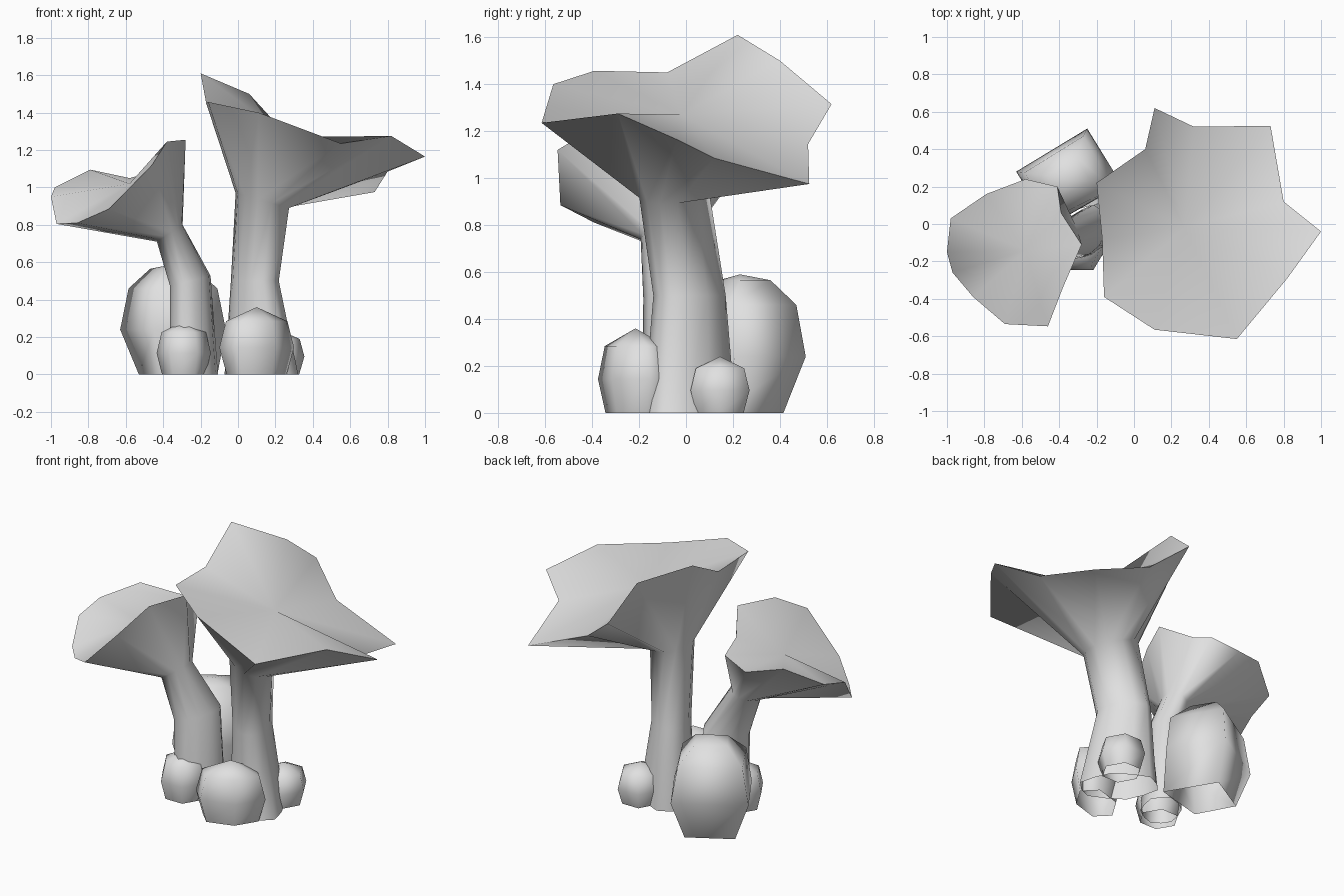
import bpy, bmesh, math

if "Cube" in bpy.data.objects:
    bpy.data.objects.remove(bpy.data.objects["Cube"])

grey = bpy.data.materials.new("mushroom_grey")
grey.diffuse_color = (0.75, 0.75, 0.75, 1)
grey.use_nodes = True
grey.node_tree.nodes["Principled BSDF"].inputs["Base Color"].default_value = grey.diffuse_color


def ring(cx, cy, cz, rx, ry, tilt=0.0, n=12, start=0.0, flat=1.0, shear=0.0):
    """Loop of n points; flat < 1 pulls in every second one, tilt slopes it along x."""
    pts = []
    for i in range(n):
        a = math.radians(start) + 2 * math.pi * i / n
        k = flat if i % 2 else 1.0
        dx, dy = rx * k * math.cos(a), ry * k * math.sin(a)
        pts.append((cx + dx, cy + dy + shear * dx, cz + tilt * dx))
    return pts


def loft(name, loops, tip, crisp_rim):
    """Skin the loops, leave the foot open and fan the top to a tip."""
    bm = bmesh.new()
    rows = [[bm.verts.new(p) for p in loop] for loop in loops]
    n = len(rows[0])
    for a, b in zip(rows, rows[1:]):
        for i in range(n):
            j = (i + 1) % n
            bm.faces.new((a[i], a[j], b[j], b[i]))
    top = bm.verts.new(tip)
    for i in range(n):
        bm.faces.new((rows[-1][i], rows[-1][(i + 1) % n], top))
    bm.normal_update()
    for f in bm.faces:
        f.smooth = True
    if crisp_rim:
        rim = set(rows[-1])
        for e in bm.edges:
            if e.verts[0] in rim and e.verts[1] in rim:
                e.smooth = False
    me = bpy.data.meshes.new(name)
    bm.to_mesh(me)
    bm.free()
    me.materials.append(grey)
    ob = bpy.data.objects.new(name, me)
    bpy.context.collection.objects.link(ob)
    return ob


# large funnel mushroom: wavy rim, counter-clockwise from the right
big_rim = [(1.0, -.04, 1.165), (.80, .12, 1.085), (.73, .525, .975),
           (.32, .52, 1.145), (.11, .62, 1.315), (.06, .40, 1.50),
           (-.20, .22, 1.61), (-.17, -.08, 1.45), (-.16, -.39, 1.457),
           (.11, -.565, 1.40), (.55, -.615, 1.235), (.82, -.29, 1.275)]
big_stem = [ring(.125, .015, 0, .20, .18, 0, 12, -10, .92, -.4),
            ring(.09, .015, .50, .13, .145, 0, 12, -10, .96, -.4),
            ring(.13, -.05, .93, .145, .145, -.28, 12, -10, .96, -.25)]
loft("large_mushroom", big_stem + [big_rim], (.27, -.02, 1.27), True)

# smaller leaning funnel mushroom
small_rim = [(-.28, -.11, 1.255), (-.39, .06, 1.15), (-.41, .20, 1.095),
             (-.58, .24, 1.05), (-.79, .16, 1.095), (-.98, .03, 1.0),
             (-1.0, -.15, .95), (-.97, -.26, .805), (-.86, -.39, .81),
             (-.69, -.535, .885), (-.46, -.547, 1.12), (-.38, -.34, 1.245)]
small_stem = [ring(-.235, -.04, 0, .13, .14, 0, 12, 10, .94, .3),
              ring(-.255, -.04, .50, .11, .135, .25, 12, 10, .96, .4),
              ring(-.365, -.085, .755, .07, .11, .65, 12, 10, .97, .2)]
loft("small_mushroom", small_stem + [small_rim], (-.58, -.14, 1.02), True)


# round buds: six-sided swollen profile
def bud(name, cx, cy, rx, ry, h, start=0, shear=0.0):
    profile = [(0, .80), (.40, 1.0), (.79, .82)]
    loops = [ring(cx, cy, h * z, rx * r, ry * r, 0, 6, start, 1, shear)
             for z, r in profile]
    loft(name, loops, (cx, cy, h), False)


bud("front_bud", .10, -.215, .20, .15, .36, 0, .3)
bud("left_bud", -.29, -.125, .145, .14, .285, 0)
bud("right_bud", .215, .145, .14, .145, .24, 0)

# big boxy bud at the back: right, back, left and front corner of each loop
box_loops = []
for z, corners in [
        (0, ((.24, -.12), (.07, .165), (-.18, .02), (-.06, -.20))),
        (.24, ((.285, -.04), (.10, .26), (-.28, .03), (-.10, -.26))),
        (.46, ((.24, -.06), (.08, .22), (-.235, .025), (-.09, -.22))),
        (.565, ((.12, -.02), (.04, .11), (-.12, .01), (-.04, -.11)))]:
    box_loops.append([(-.35 + x, .25 + y, z) for x, y in corners])
loft("back_bud", box_loops, (-.34, .23, .59), False)
